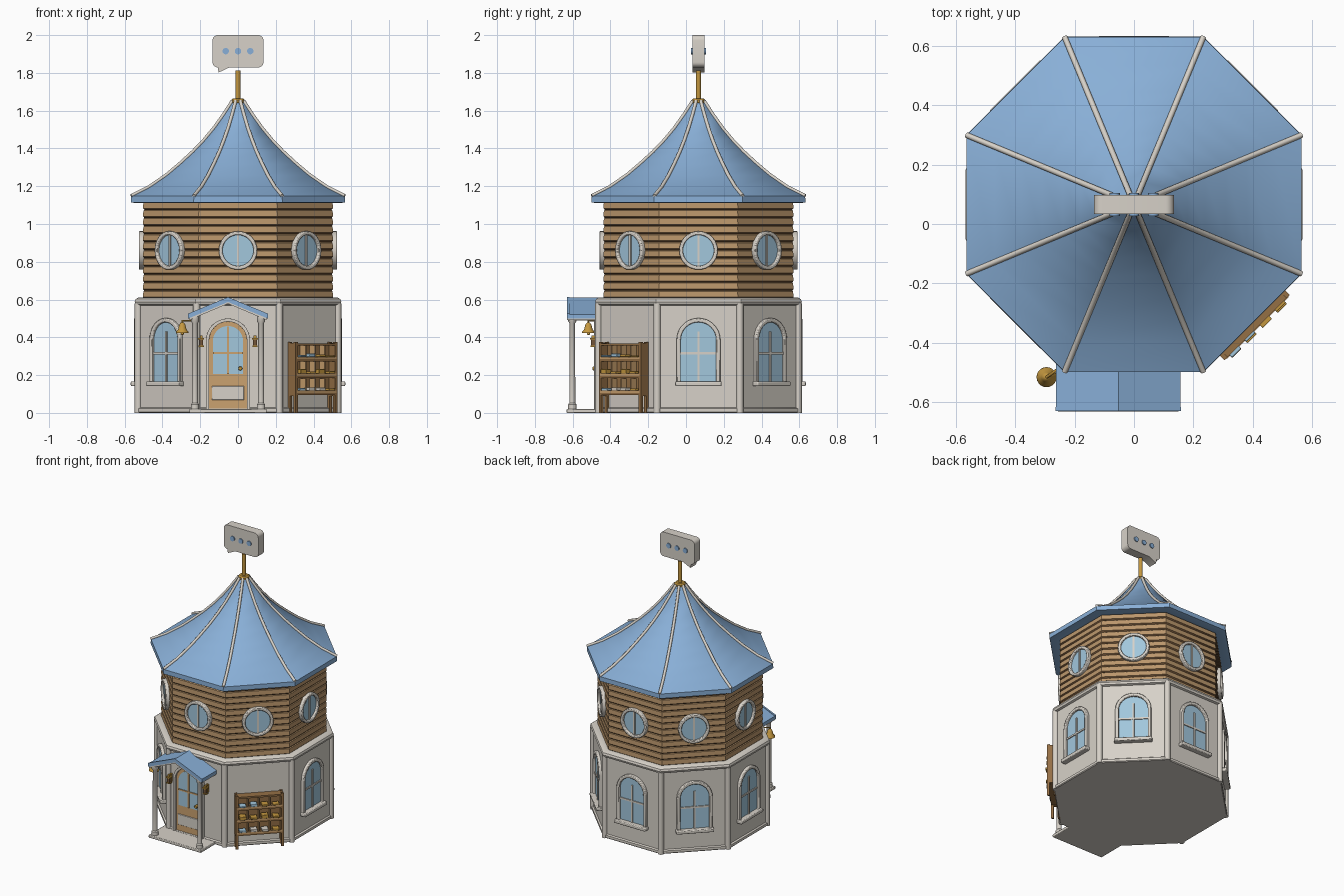
import bpy, bmesh, math, random
from math import sin, cos, pi, radians
from mathutils import Matrix, Vector

if "Cube" in bpy.data.objects:
    bpy.data.objects.remove(bpy.data.objects["Cube"])
random.seed(4)
CY = 0.066                      # tower axis
K = 1 / cos(pi / 8)             # apothem to corner radius
made = []


def material(name, r, g, b):
    m = bpy.data.materials.new(name)
    m.use_nodes = True
    m.diffuse_color = (r, g, b, 1)
    m.node_tree.nodes["Principled BSDF"].inputs["Base Color"].default_value = (r, g, b, 1)
    return m


BLUE = material("roof_blue", 0.25, 0.43, 0.68)
WHITE = material("warm_white", 0.68, 0.64, 0.58)
TAN = material("siding_tan", 0.50, 0.31, 0.15)
SEAM = material("seam_brown", 0.17, 0.09, 0.04)
WOOD = material("shelf_wood", 0.30, 0.16, 0.06)
DOOR = material("door_wood", 0.60, 0.36, 0.16)
GOLD = material("brass", 0.55, 0.31, 0.05)
GLASS = material("window_glass", 0.36, 0.57, 0.72)


def finish(name, bm, mats, M=Matrix(), bevel=0):
    bmesh.ops.recalc_face_normals(bm, faces=bm.faces)
    me = bpy.data.meshes.new(name)
    bm.to_mesh(me)
    bm.free()
    for m in mats:
        me.materials.append(m)
    ob = bpy.data.objects.new(name, me)
    ob.matrix_world = M
    bpy.context.collection.objects.link(ob)
    if bevel:
        b = ob.modifiers.new("soft_edge", 'BEVEL')
        b.width, b.segments = bevel, 2
    made.append(ob)
    return ob


def side(k):
    """Frame of wall k: u along the wall, v up, w outward from the axis (0 is the front)."""
    a = -pi / 2 + k * pi / 4
    M = Matrix(((-sin(a), 0, cos(a)), (cos(a), 0, sin(a)), (0, 1, 0))).to_4x4()
    M.translation = (0, CY, 0)
    return M


def prism(name, pts, w0, w1, mat, M, hole=None, bevel=0):
    """Extrude an outline along w; hole is a matching inner outline."""
    bm = bmesh.new()
    loops = [[bm.verts.new((u, v, w)) for u, v in p] for p in ([pts, hole] if hole else [pts]) for w in (w0, w1)]
    n = len(pts)

    def bridge(a, b):
        for i in range(n):
            bm.faces.new((a[i], a[(i + 1) % n], b[(i + 1) % n], b[i]))
    bridge(loops[0], loops[1])
    if hole:
        bridge(loops[2], loops[3])
        bridge(loops[0], loops[2])
        bridge(loops[1], loops[3])
    else:
        bm.faces.new(loops[0])
        bm.faces.new(loops[1])
    return finish(name, bm, [mat], M, bevel)


def box(name, u0, u1, v0, v1, w0, w1, mat, M, bevel=0):
    return prism(name, [(u0, v0), (u1, v0), (u1, v1), (u0, v1)], w0, w1, mat, M, bevel=bevel)


def revolve(name, profile, n, x, y, mats, rule=lambda i: 0, phase=0.0):
    """Turn an (r, z) profile round a vertical axis; rule picks the material per band."""
    bm = bmesh.new()
    rings = [[bm.verts.new((r * cos(phase + 2 * pi * j / n), r * sin(phase + 2 * pi * j / n), z))
              for j in range(n)] for r, z in profile]
    for i in range(len(rings) - 1):
        for j in range(n):
            f = bm.faces.new((rings[i][j], rings[i][(j + 1) % n], rings[i + 1][(j + 1) % n], rings[i + 1][j]))
            f.material_index = rule(i)
    bm.faces.new(rings[0])
    bm.faces.new(rings[-1])
    return finish(name, bm, mats, Matrix.Translation((x, y, 0)))


def octagon(name, profile, mats, rule=lambda i: 0):
    return revolve(name, [(r * K, z) for r, z in profile], 8, 0, CY, mats, rule, pi / 8)


def rod(name, pts, radius, mat):
    cu = bpy.data.curves.new(name, 'CURVE')
    cu.dimensions, cu.bevel_depth, cu.bevel_resolution, cu.use_fill_caps = '3D', radius, 2, True
    sp = cu.splines.new('POLY')
    sp.points.add(len(pts) - 1)
    for p, co in zip(sp.points, pts):
        p.co = (*co, 1)
    cu.materials.append(mat)
    bpy.context.collection.objects.link(bpy.data.objects.new(name, cu))


def arch(h, v0, top, u=0.0, n=16):
    arc = [(u + h * cos(pi * i / n), top - h + h * sin(pi * i / n)) for i in range(n + 1)]
    return [(u - h, v0), (u + h, v0)] + arc


def circle(r, u, v, n=32):
    return [(u + r * cos(2 * pi * i / n), v + r * sin(2 * pi * i / n)) for i in range(n)]


# Ground storey with base and top mouldings
octagon("lower_wall", [(0.53, 0), (0.53, 0.6)], [WHITE])
octagon("base_moulding", [(0.535, 0), (0.54, 0.005), (0.54, 0.022), (0.532, 0.028)], [WHITE])
octagon("top_moulding", [(0.53, 0.568), (0.542, 0.574), (0.547, 0.588), (0.542, 0.602), (0.53, 0.61), (0.49, 0.611)], [WHITE])

# Lapped timber siding
boards, z0, z1 = 12, 0.605, 1.118
step = (z1 - z0) / boards
siding = []
for i in range(boards):
    z = z0 + i * step
    siding += [(0.496, z), (0.503, z + 0.008), (0.501, z + step - 0.004), (0.496, z + step - 0.0005)]
octagon("upper_wall", siding, [TAN, SEAM], lambda i: 1 if i % 4 in (0, 3) else 0)

# Flared roof with ribs, collar and pole
roof = [(0.565, 1.147), (0.47, 1.195), (0.38, 1.257), (0.31, 1.316), (0.24, 1.38),
        (0.18, 1.443), (0.127, 1.507), (0.075, 1.58), (0.03, 1.65)]
octagon("roof", [(0.49, 1.125), (0.55, 1.112), (0.566, 1.115)] + roof, [BLUE])
for k in range(8):
    a = pi / 8 + k * pi / 4
    rod("roof_rib", [(r * K * cos(a), CY + r * K * sin(a), z + 0.002) for r, z in roof], 0.0095, WHITE)
revolve("roof_collar", [(0.03, 1.635), (0.036, 1.642), (0.036, 1.656), (0.028, 1.664)], 20, 0, CY, [GOLD])
revolve("sign_pole", [(0.013, 1.64), (0.013, 1.812)], 16, 0, CY, [GOLD])

# Speech bubble sign
F = side(0)
bubble = []
for cu, cv, a0 in ((0.107, 1.972, 0), (-0.107, 1.972, 90), (-0.107, 1.857, 180), (0.107, 1.857, 270)):
    bubble += [(cu + 0.028 * cos(radians(a0 + t)), cv + 0.028 * sin(radians(a0 + t))) for t in range(0, 91, 15)]
    if a0 == 180:
        bubble += [(-0.103, 1.802), (-0.045, 1.829)]
prism("sign_bubble", bubble, -0.032, 0.032, WHITE, F)
for u in (-0.065, 0, 0.065):
    prism("sign_dot", circle(0.017, u, 1.915, 20), -0.039, 0.039, BLUE, F)

# Corner posts, round windows and arched windows
for k in range(8):
    M = side(k)
    a = pi / 8 + k * pi / 4
    revolve("corner_post", [(0.019, 0), (0.019, 0.58)], 12, 0.528 * K * cos(a), CY + 0.528 * K * sin(a), [WHITE])
    prism("round_frame", circle(0.102, 0, 0.86), 0.495, 0.525, WHITE, M, circle(0.082, 0, 0.86), 0.005)
    prism("round_glass", circle(0.084, 0, 0.86), 0.495, 0.509, GLASS, M)
    box("round_mullion", -0.006, 0.006, 0.777, 0.943, 0.5, 0.516, WHITE, M)
    if k in (0, 1):
        continue
    prism("arch_frame", arch(0.116, 0.155, 0.502), 0.525, 0.55, WHITE, M, arch(0.094, 0.165, 0.48), 0.005)
    prism("arch_glass", arch(0.096, 0.16, 0.482), 0.525, 0.535, GLASS, M)
    box("arch_mullion", -0.006, 0.006, 0.16, 0.43, 0.53, 0.542, WHITE, M)
    box("arch_crossbar", -0.094, 0.094, 0.31, 0.322, 0.53, 0.541, WHITE, M)
    box("window_sill", -0.123, 0.123, 0.142, 0.166, 0.525, 0.568, WHITE, M, 0.005)

# Entrance door
D = -0.053
prism("door_frame", arch(0.117, 0.02, 0.5, D), 0.525, 0.552, WHITE, F, arch(0.1, 0.021, 0.483, D), 0.004)
prism("door_leaf", arch(0.102, 0.02, 0.485, D), 0.525, 0.538, DOOR, F)
prism("door_glass", arch(0.08, 0.205, 0.46, D), 0.53, 0.541, GLASS, F)
box("door_mullion", D - 0.005, D + 0.005, 0.205, 0.458, 0.53, 0.546, DOOR, F)
box("door_crossbar", D - 0.08, D + 0.08, 0.312, 0.322, 0.53, 0.546, DOOR, F)
box("door_kick_panel", D - 0.085, D + 0.085, 0.068, 0.142, 0.53, 0.545, WHITE, F, 0.003)
prism("door_knob", circle(0.011, 0.012, 0.235, 12), 0.535, 0.56, GOLD, F, bevel=0.003)

# Porch: slab, posts, beams and gable roof
def chevron(half, peak, eave, t):
    return [(D - half, eave), (D - half, eave - t), (D, peak - t), (D + half, eave - t), (D + half, eave), (D, peak)]


box("porch_slab", D - 0.205, D + 0.205, 0, 0.02, 0.5, 0.699, WHITE, F, 0.004)
prism("porch_roof", chevron(0.21, 0.61, 0.522, 0.022), 0.49, 0.692, BLUE, F)
prism("porch_bargeboard", chevron(0.212, 0.613, 0.525, 0.026), 0.684, 0.697, BLUE, F)
prism("porch_trim", chevron(0.205, 0.591, 0.504, 0.013), 0.51, 0.695, WHITE, F)
for s in (-1, 1):
    u = D + s * 0.175
    revolve("porch_post", [(0.022, 0.02), (0.022, 0.045), (0.016, 0.052), (0.015, 0.475), (0.022, 0.485), (0.022, 0.51)],
            16, u, CY - 0.668, [WHITE])
    box("porch_beam", u - 0.013, u + 0.013, 0.488, 0.512, 0.52, 0.68, WHITE, F)

# Wall lanterns
for u in (-0.195, 0.09):
    box("lantern_plate", u - 0.008, u + 0.008, 0.355, 0.41, 0.525, 0.536, GOLD, F)
    box("lantern_arm", u - 0.004, u + 0.004, 0.4, 0.408, 0.53, 0.56, GOLD, F)
    for r, lo, hi, mat in ((0.014, 0.35, 0.357, GOLD), (0.01, 0.357, 0.388, SEAM), (0.016, 0.388, 0.396, GOLD), (0.007, 0.396, 0.41, GOLD)):
        box("lantern_body", u - r, u + r, lo, hi, 0.558 - r, 0.558 + r, mat, F)

# Hanging bell
bx, by = -0.295, -0.517
revolve("bell", [(0.034, 0.423), (0.033, 0.43), (0.022, 0.442), (0.017, 0.465), (0.01, 0.476), (0.004, 0.48)], 20, bx, by, [GOLD])
revolve("bell_clapper", [(0.003, 0.412), (0.008, 0.416), (0.008, 0.422), (0.003, 0.43)], 10, bx, by, [GOLD])
rod("bell_bracket", [(-0.215, -0.46, 0.488), (bx, by, 0.488), (bx, by, 0.476)], 0.005, GOLD)

# Display shelf with goods
S = side(1)
box("shelf_back", -0.15, 0.15, 0.1, 0.365, 0.53, 0.54, WOOD, S)
for s in (-1, 1):
    box("shelf_side", s * 0.148 - 0.008, s * 0.148 + 0.008, 0.09, 0.37, 0.53, 0.585, WOOD, S)
    for w in (0.538, 0.58):
        box("shelf_leg", s * 0.148 - 0.008, s * 0.148 + 0.008, 0, 0.375, w - 0.008, w + 0.008, WOOD, S)
for v in (0.1, 0.19, 0.278, 0.362):
    box("shelf_board", -0.148, 0.148, v - 0.006, v + 0.006, 0.532, 0.588, WOOD, S)
for v in (0.106, 0.196, 0.284):
    box("shelf_lip", -0.148, 0.148, v, v + 0.012, 0.583, 0.59, DOOR, S)
    for i in range(4):
        u = -0.108 + i * 0.072
        if i:
            box("shelf_divider", u - 0.039, u - 0.033, v, v + 0.075, 0.535, 0.58, DOOR, S)
        h = random.uniform(0.02, 0.04)
        w = random.uniform(0.594, 0.603)
        box("shelf_goods", u - 0.024, u + 0.02, v + 0.012, v + h, 0.55, w, random.choice([WHITE, WHITE, GOLD, GLASS]), S, 0.003)

# Smooth curved surfaces, keep edges sharp
bpy.context.view_layer.update()
for ob in bpy.context.view_layer.objects:
    ob.select_set(ob in made)
bpy.context.view_layer.objects.active = made[0]
bpy.ops.object.shade_smooth_by_angle(angle=radians(35))
